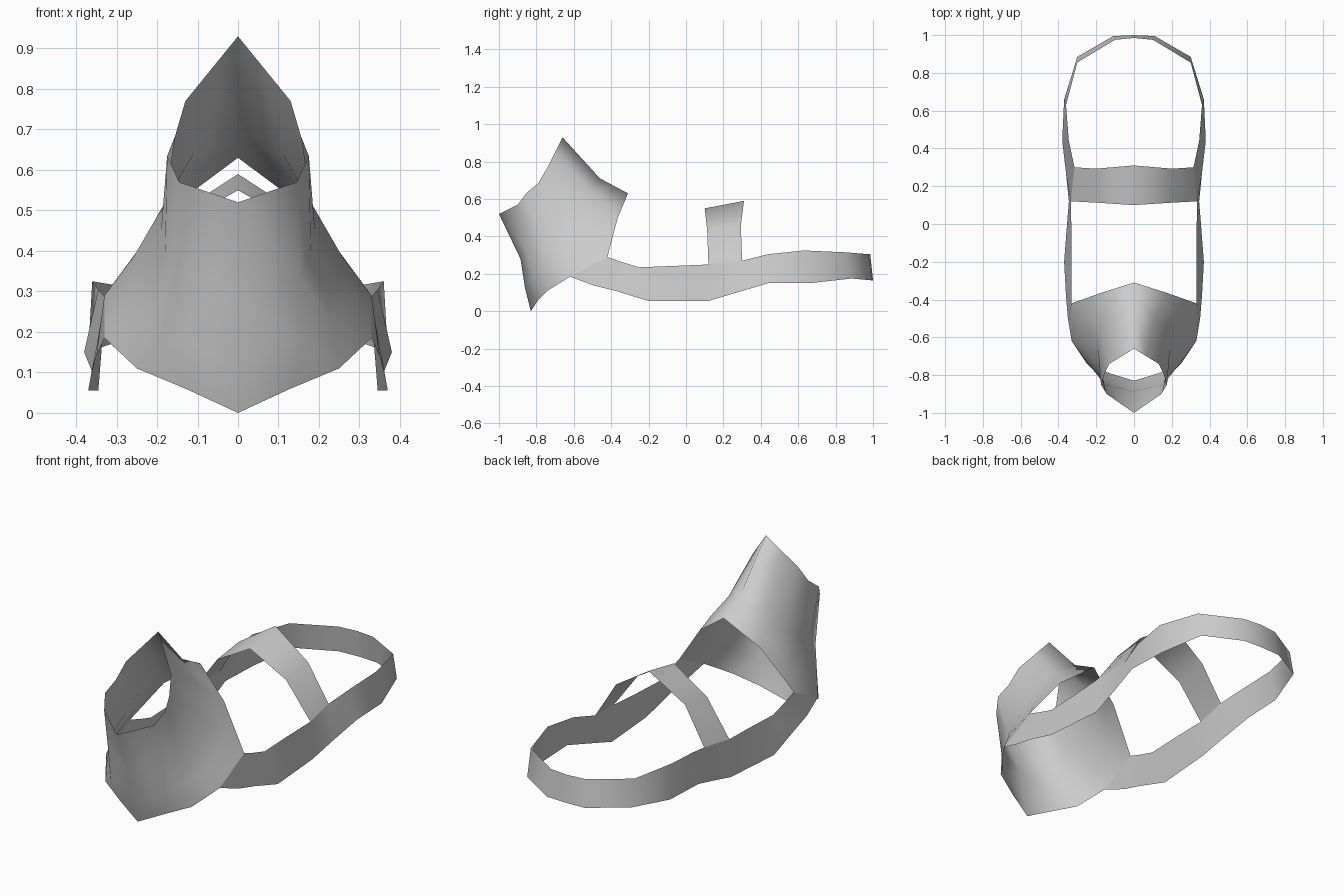
import bpy
import math

if "Cube" in bpy.data.objects:
    bpy.data.objects.remove(bpy.data.objects["Cube"])

grey = bpy.data.materials.new("plain grey")
grey.diffuse_color = (0.6, 0.6, 0.6, 1)
grey.use_nodes = True
grey.node_tree.nodes["Principled BSDF"].inputs["Base Color"].default_value = grey.diffuse_color


def sheet(name, rows):
    """Skin a grid of points for the +x half and mirror it across x = 0."""
    n = len(rows[0])
    verts = [p for row in rows for p in row]
    faces = [(r * n + c, r * n + c + 1, (r + 1) * n + c + 1, (r + 1) * n + c)
             for r in range(len(rows) - 1) for c in range(n - 1)]
    mesh = bpy.data.meshes.new(name)
    mesh.from_pydata(verts, [], faces)
    mesh.materials.append(grey)
    obj = bpy.data.objects.new(name, mesh)
    bpy.context.collection.objects.link(obj)
    mirror = obj.modifiers.new("mirror", 'MIRROR')
    mirror.use_clip = True
    bpy.ops.object.select_all(action='DESELECT')
    obj.select_set(True)
    bpy.context.view_layer.objects.active = obj
    bpy.ops.object.shade_smooth_by_angle(angle=math.radians(60))
    return obj


# Front hood: columns run from the open collar down to the outer edge,
# ordered from the front centre line round the side to the rear centre line
side_low, side_high = (.33, -.62, .185), (.33, -.42, .29)
sheet("front_hood", [
    [(0, -1, .52), (0, -.885, .28), (0, -.86, .12), (0, -.83, 0)],
    [(.145, -.9, .57), (.155, -.85, .33), (.16, -.825, .18), (.13, -.79, .06)],
    [(.175, -.85, .635), (.18, -.77, .4), (.23, -.755, .23), (.25, -.74, .11)],
    [(.155, -.79, .685), (.19, -.66, .45), (.28, -.64, .28), side_low],
    [(.13, -.74, .77), (.18, -.58, .52), (.255, -.48, .39), side_high],
    [(.065, -.7, .85), (.11, -.51, .64), (.15, -.42, .56), (.175, -.365, .5)],
    [(0, -.66, .93), (0, -.46, .71), (0, -.385, .67), (0, -.31, .63)],
])

# Long strap running along the side and round the back: top and bottom edge
band_front, band_back = (.335, .12, .25), (.315, .3, .27)
sheet("side_and_heel_strap", [
    [side_high, side_low],
    [(.33, -.34, .262), (.35, -.5, .14)],
    [(.33, -.25, .235), (.36, -.38, .11)],
    [(.33, -.07, .242), (.37, -.2, .055)],
    [band_front, (.345, .12, .055)],
    [band_back, (.36, .27, .1)],
    [(.345, .44, .305), (.38, .44, .15)],
    [(.36, .63, .325), (.37, .66, .15)],
    [(.3, .855, .315), (.3, .885, .175)],
    [(.1, .975, .305), (.11, .995, .165)],
    [(0, .985, .305), (0, 1, .165)],
])

# Arched band across the middle
sheet("cross_band", [
    [band_front, band_back],
    [(.2, .113, .435), (.2, .293, .46)],
    [(0, .1, .55), (0, .31, .59)],
])
